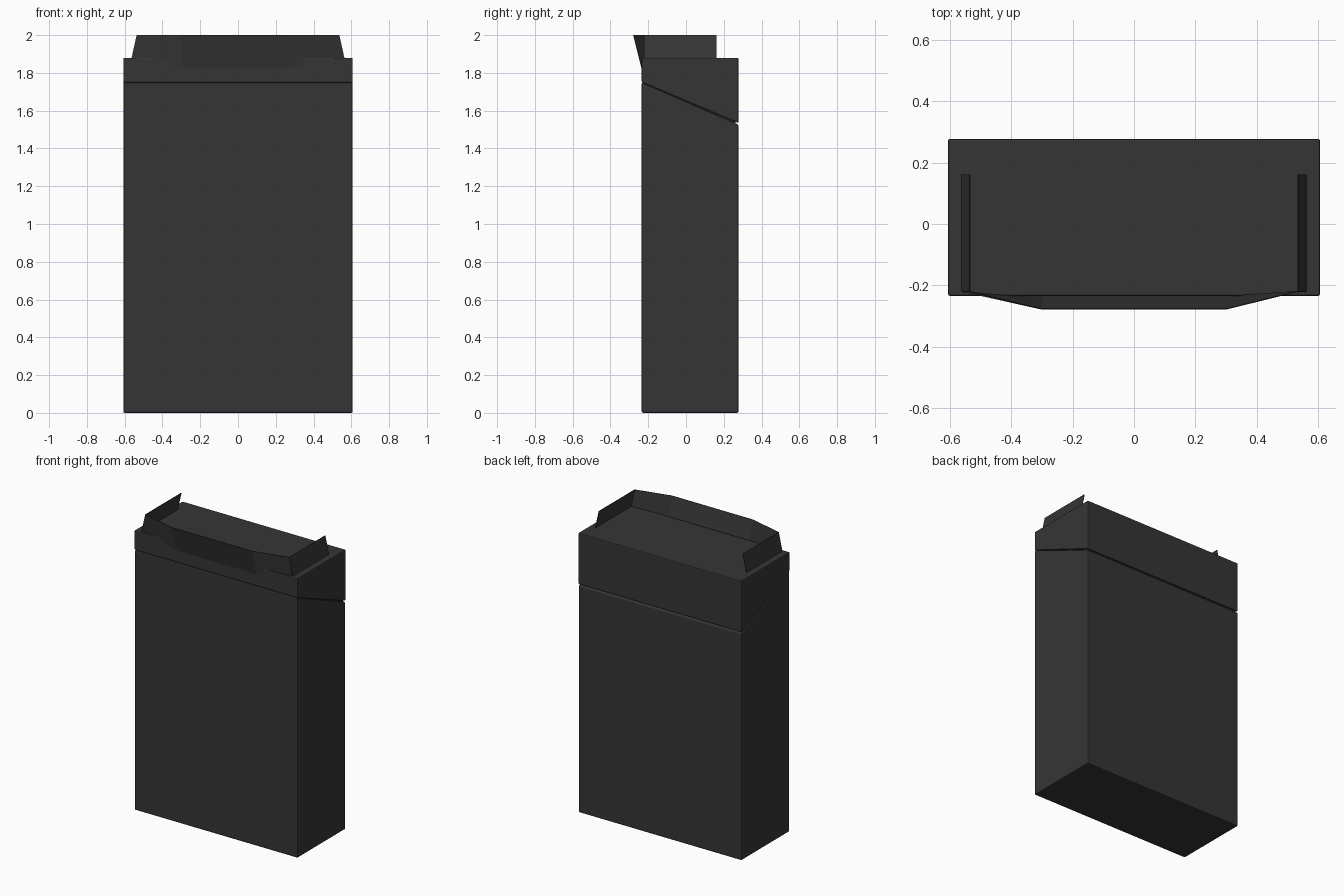
import bpy, bmesh

cube = bpy.data.objects.get("Cube")
if cube:
    bpy.data.objects.remove(cube, do_unlink=True)

mat = bpy.data.materials.new("charcoal card")
mat.use_nodes = True
colour = (0.036, 0.036, 0.036, 1)
mat.diffuse_color = colour
bsdf = mat.node_tree.nodes["Principled BSDF"]
bsdf.inputs["Base Color"].default_value = colour
bsdf.inputs["Roughness"].default_value = 0.8

HALF_W, FRONT, BACK, TOP = 0.607, -0.235, 0.278, 1.88
SEAM_FRONT, SEAM_BACK, GAP = 1.75, 1.53, 0.008


def finish(name, bm):
    bmesh.ops.recalc_face_normals(bm, faces=bm.faces)
    mesh = bpy.data.meshes.new(name)
    bm.to_mesh(mesh)
    bm.free()
    mesh.materials.append(mat)
    obj = bpy.data.objects.new(name, mesh)
    bpy.context.collection.objects.link(obj)
    return obj


def extrude_profile(name, profile, half_width, bevel=0):
    """Extrude a (y, z) side profile across the width."""
    bm = bmesh.new()
    face = bm.faces.new([bm.verts.new((-half_width, y, z)) for y, z in profile])
    ext = bmesh.ops.extrude_face_region(bm, geom=[face])
    verts = [v for v in ext["geom"] if isinstance(v, bmesh.types.BMVert)]
    bmesh.ops.translate(bm, verts=verts, vec=(2 * half_width, 0, 0))
    obj = finish(name, bm)
    if bevel:
        mod = obj.modifiers.new("soft edges", "BEVEL")
        mod.width, mod.segments = bevel, 2
    return obj


def sheet(name, rows):
    """Thin card sheet joining a lower and an upper row of points."""
    bm = bmesh.new()
    low, high = [[bm.verts.new(p) for p in row] for row in rows]
    for i in range(len(low) - 1):
        bm.faces.new((low[i], low[i + 1], high[i + 1], high[i]))
    obj = finish(name, bm)
    mod = obj.modifiers.new("card thickness", "SOLIDIFY")
    mod.thickness, mod.offset = 0.003, 0
    return obj


# Carton body and lid, parted by a sloping seam
extrude_profile("carton_body", [(FRONT, 0), (BACK, 0), (BACK, SEAM_BACK - GAP / 2),
                                (FRONT, SEAM_FRONT)], HALF_W, 0.008)
extrude_profile("carton_lid", [(FRONT, SEAM_FRONT), (BACK, SEAM_BACK + GAP / 2),
                               (BACK, TOP), (FRONT, TOP)], HALF_W, 0.006)
# Core closing the inside of the seam
extrude_profile("seam_core", [(FRONT + 0.01, 1.4), (BACK - 0.015, 1.4),
                              (BACK - 0.015, 1.82), (FRONT + 0.01, 1.82)], HALF_W - 0.01)

# Front flap, bowed forward at the top
sheet("front_flap", [
    [(-0.56, -0.22, 1.878), (-0.3, -0.236, 1.83), (0.3, -0.236, 1.83), (0.56, -0.22, 1.878)],
    [(-0.535, -0.22, 2), (-0.3, -0.278, 2), (0.3, -0.278, 2), (0.535, -0.22, 2)]])

# Side flaps leaning inward
for side, label in ((1, "left"), (-1, "right")):
    sheet(label + "_flap", [
        [(side * 0.563, -0.22, 1.875), (side * 0.563, 0.162, 1.875)],
        [(side * 0.535, -0.22, 2), (side * 0.535, 0.162, 2)]])
